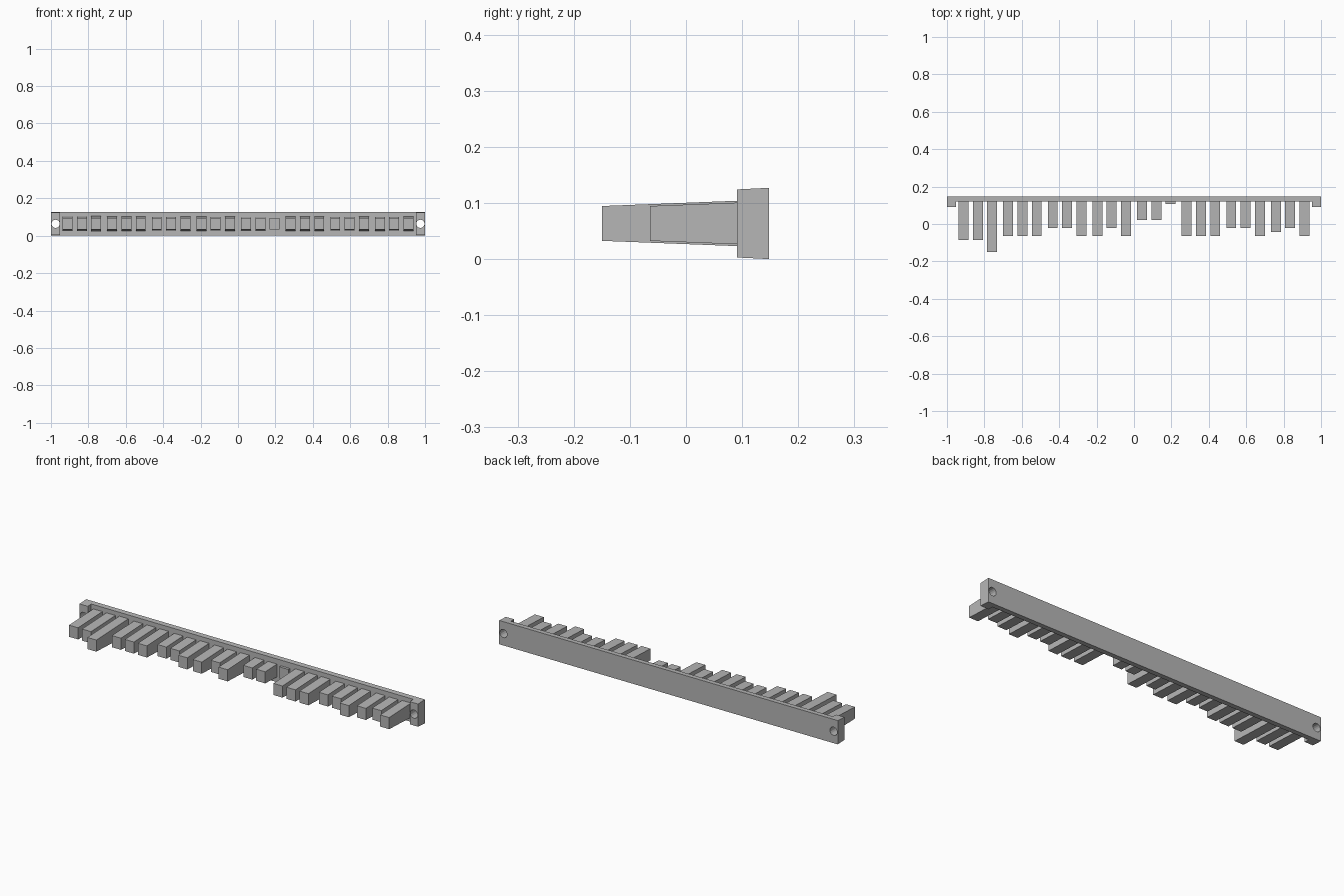
import bpy, bmesh
from mathutils import Matrix

cube = bpy.data.objects.get("Cube")
if cube:
    bpy.data.objects.remove(cube, do_unlink=True)

MID = 0.0635          # height of the centre line
BACK, FACE, LUG = 0.148, 0.12, 0.091
DRAFT = 0.039         # mould taper per unit of depth

grey = bpy.data.materials.new("light_grey")
grey.use_nodes = True
grey.diffuse_color = (0.47, 0.47, 0.47, 1)
grey.node_tree.nodes["Principled BSDF"].inputs["Base Color"].default_value = grey.diffuse_color


def tapered_prism(name, plan, half_at):
    """Plan outline in x, y, spread in z to a half height that depends on y."""
    bm = bmesh.new()
    rings = [[bm.verts.new((x, y, MID + s * half_at(y))) for x, y in plan] for s in (-1, 1)]
    bm.faces.new(rings[0])
    bm.faces.new(rings[1])
    n = len(plan)
    for i in range(n):
        j = (i + 1) % n
        bm.faces.new((rings[0][i], rings[0][j], rings[1][j], rings[1][i]))
    # the outline bends, so split the top and bottom into flat pieces
    bmesh.ops.connect_verts_concave(bm, faces=bm.faces[:])
    bmesh.ops.recalc_face_normals(bm, faces=bm.faces)
    mesh = bpy.data.meshes.new(name)
    bm.to_mesh(mesh)
    bm.free()
    mesh.materials.append(grey)
    obj = bpy.data.objects.new(name, mesh)
    bpy.context.collection.objects.link(obj)
    return obj


# Back rail with a mounting lug at each end
half_plan = [(1, BACK), (1, LUG), (0.951, LUG), (0.951, FACE)]
plan = half_plan + [(-x, y) for x, y in reversed(half_plan)]
rail = tapered_prism("back_rail", plan, lambda y: MID - DRAFT * (BACK - y) * 1.3)

# Screw holes through the lugs
bm = bmesh.new()
for side in (-1, 1):
    place = Matrix.Translation((side * 0.975, 0.12, MID)) @ Matrix.Rotation(1.5707963, 4, 'X')
    bmesh.ops.create_cone(bm, cap_ends=True, segments=16, radius1=0.022, radius2=0.022,
                          depth=0.2, matrix=place)
mesh = bpy.data.meshes.new("hole_cutter")
bm.to_mesh(mesh)
bm.free()
mesh.materials.append(grey)
cutter = bpy.data.objects.new("hole_cutter", mesh)
cutter.hide_render = True
bpy.context.collection.objects.link(cutter)
mod = rail.modifiers.new("screw_holes", 'BOOLEAN')
mod.operation = 'DIFFERENCE'
mod.solver = 'EXACT'
mod.object = cutter
bpy.context.view_layer.objects.active = rail
bpy.ops.object.modifier_apply(modifier=mod.name)
bpy.data.objects.remove(cutter, do_unlink=True)

# Teeth in groups of three; each number counts steps of reach from the centre
STEP = 0.0214
groups = [(4, 4, 7), (3, 3, 3), (1, 1, 3), (3, 1, 3),
          (-1, -1, -5), (3, 3, 3), (1, 1, 3), (2, 1, 3)]
for g, reaches in enumerate(groups):
    for t, reach in enumerate(reaches):
        x = (g - 3.5) * 0.2385 + (t - 1) * 0.0765
        tip = -reach * STEP
        outline = [(x - 0.0265, tip), (x + 0.0265, tip),
                   (x + 0.0265, FACE + 0.005), (x - 0.0265, FACE + 0.005)]
        tapered_prism(f"tooth_{g + 1}_{t + 1}", outline,
                      lambda y, tip=tip: 0.031 + DRAFT * (y - tip))
